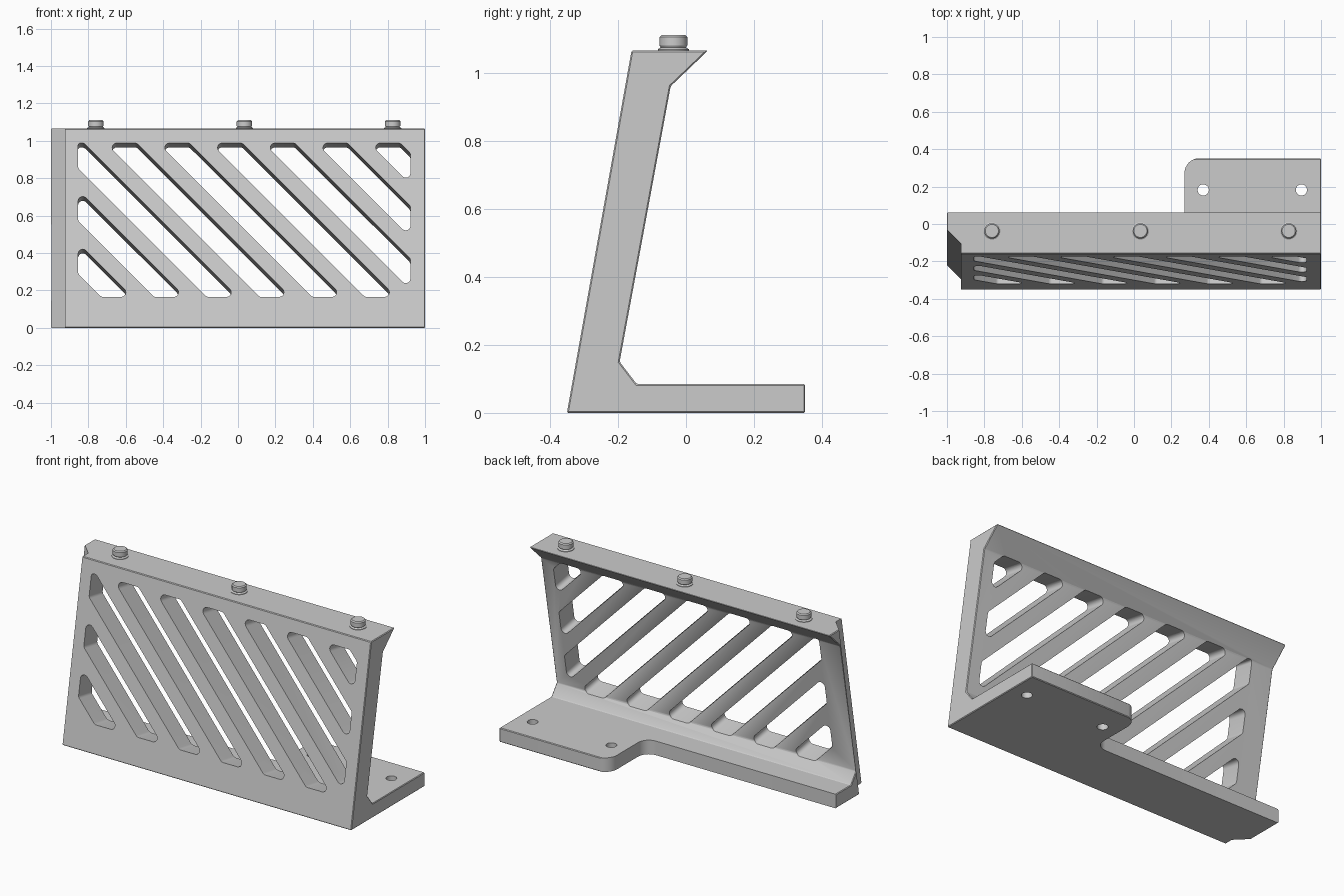
import bpy, bmesh, math
from mathutils import Vector

if "Cube" in bpy.data.objects:
    bpy.data.objects.remove(bpy.data.objects["Cube"], do_unlink=True)

grey = bpy.data.materials.new("plain_grey")
grey.use_nodes = True
grey.diffuse_color = (0.6, 0.6, 0.6, 1)
grey.node_tree.nodes["Principled BSDF"].inputs["Base Color"].default_value = (0.6, 0.6, 0.6, 1)

HEIGHT = 1.065
LEAN = 0.19 / HEIGHT                       # backward lean of the front face
FRONT = -0.35
INWARD = Vector((0, 1, -LEAN)).normalized()


def prism(name, start, end, bevel=0):
    """Solid between two matching loops of points."""
    bm = bmesh.new()
    a = [bm.verts.new(p) for p in start]
    b = [bm.verts.new(p) for p in end]
    n = len(a)
    bm.faces.new(a)
    bm.faces.new(b[::-1])
    for i in range(n):
        j = (i + 1) % n
        bm.faces.new((a[j], a[i], b[i], b[j]))
    bmesh.ops.recalc_face_normals(bm, faces=bm.faces)
    if bevel:
        bmesh.ops.bevel(bm, geom=list(bm.edges), offset=bevel, segments=1,
                        affect='EDGES', profile=0.5)
    mesh = bpy.data.meshes.new(name)
    bm.to_mesh(mesh)
    bm.free()
    mesh.materials.append(grey)
    ob = bpy.data.objects.new(name, mesh)
    bpy.context.collection.objects.link(ob)
    return ob


def rounded(points, radii, steps=6):
    """Replace each corner of a polygon with an arc that fits its edges."""
    out = []
    for i, (p, r) in enumerate(zip(points, radii)):
        p = Vector(p)
        if r == 0:
            out.append(p)
            continue
        u = Vector(points[i - 1]) - p
        v = Vector(points[(i + 1) % len(points)]) - p
        half = u.angle(v) / 2
        reach = min(r / math.tan(half), 0.45 * u.length, 0.45 * v.length)
        r = reach * math.tan(half)
        u.normalize()
        v.normalize()
        centre = p + (u + v).normalized() * (r / math.sin(half))
        a = p + u * reach - centre
        b = p + v * reach - centre
        sweep = math.pi - 2 * half
        for s in range(steps + 1):
            t = s / steps
            out.append(centre + (a * math.sin((1 - t) * sweep) + b * math.sin(t * sweep))
                       / math.sin(sweep))
    return out


def clip(poly, normal, limit):
    """Keep the part of a polygon where normal . p <= limit."""
    out = []
    for i, p in enumerate(poly):
        q = poly[(i + 1) % len(poly)]
        dp, dq = normal.dot(p) - limit, normal.dot(q) - limit
        if dp <= 0:
            out.append(p)
        if dp * dq < 0:
            out.append(p.lerp(q, dp / (dp - dq)))
    return out


def cut(target, cutter):
    """Subtract the cutter, trying the second solver if the first loses the body."""
    cutter.hide_render = True
    bpy.context.view_layer.objects.active = target
    for solver in ('EXACT', 'MANIFOLD'):
        before = target.data.copy()
        mod = target.modifiers.new("cut", 'BOOLEAN')
        mod.operation = 'DIFFERENCE'
        mod.solver = solver
        mod.object = cutter
        bpy.ops.object.modifier_apply(modifier=mod.name)
        xs = [v.co.x for v in target.data.vertices]
        zs = [v.co.z for v in target.data.vertices]
        if xs and max(xs) - min(xs) > 1.9 and max(zs) > 1:
            break
        target.data = before
    bpy.data.objects.remove(cutter, do_unlink=True)


# Leaning wall, top lip and foot as one extruded profile
profile = [(FRONT, 0), (0.35, 0), (0.35, 0.085), (-0.145, 0.085),
           (-0.195, 0.15), (-0.045, 0.96), (0.065, HEIGHT), (-0.16, HEIGHT)]
bracket = prism("bracket", [(-1, y, z) for y, z in profile],
                [(1, y, z) for y, z in profile], bevel=0.004)

# Foot trimmed to a narrow strip plus a rounded mounting tab
trim = rounded([(-1.2, 0), (0.27, 0), (0.27, 0.352), (0.6, 0.352), (0.6, 0.6), (-1.2, 0.6)],
               [0, 0.07, 0.08, 0, 0, 0], 8)
cut(bracket, prism("foot_trim", [(p.x, p.y, -0.1) for p in trim],
                   [(p.x, p.y, 0.4) for p in trim]))

# Stepped and chamfered joint on the right end of the wall
joint = [(-1.1, -0.1), (-0.925, -0.1), (-0.925, 0.055), (-1.1, 0.23)]


def joint_loop(z):
    return [(x, FRONT + d + z * LEAN, z) for x, d in joint]


cut(bracket, prism("joint_cutter", joint_loop(-0.1), joint_loop(1.2)))

# Screw holes in the tab
for x in (0.37, 0.895):
    ring = [(x + 0.03 * math.cos(t * math.tau / 24), 0.182 + 0.03 * math.sin(t * math.tau / 24))
            for t in range(24)]
    cut(bracket, prism("hole_cutter", [(*p, -0.1) for p in ring], [(*p, 0.3) for p in ring]))

# Diagonal slots, clipped to a rectangular window and cut square to the wall
window = [Vector(p) for p in ((-0.855, 0.165), (0.922, 0.165), (0.922, 0.988), (-0.855, 0.988))]
diagonal = Vector((1, 1))
for k in range(-3, 6):
    middle = 0.363 + 0.2818 * k
    slot = clip(clip(window, diagonal, middle + 0.083), -diagonal, 0.083 - middle)
    slot = rounded(slot, [0.025] * len(slot))
    face = [Vector((p.x, FRONT + p.y * LEAN, p.y)) for p in slot]
    cut(bracket, prism("slot_cutter", [p - INWARD * 0.1 for p in face],
                       [p + INWARD * 0.24 for p in face]))


def smooth(ob):
    bpy.ops.object.select_all(action='DESELECT')
    ob.select_set(True)
    bpy.context.view_layer.objects.active = ob
    bpy.ops.object.shade_smooth_by_angle(angle=math.radians(25))


smooth(bracket)

# Locating pins on the top, turned with a narrow neck and chamfered head
pin_profile = [(0.046, -0.01), (0.046, 0.003), (0.037, 0.009), (0.041, 0.015),
               (0.041, 0.039), (0.035, 0.045)]
for name, x in (("right_pin", -0.76), ("middle_pin", 0.034), ("left_pin", 0.827)):
    bm = bmesh.new()
    rings = [[bm.verts.new((x + r * math.cos(t * math.tau / 32),
                            -0.037 + r * math.sin(t * math.tau / 32), HEIGHT + z))
              for t in range(32)] for r, z in pin_profile]
    for low, high in zip(rings, rings[1:]):
        for i in range(32):
            j = (i + 1) % 32
            bm.faces.new((low[i], low[j], high[j], high[i]))
    bm.faces.new(rings[0][::-1])
    bm.faces.new(rings[-1])
    mesh = bpy.data.meshes.new(name)
    bm.to_mesh(mesh)
    bm.free()
    mesh.materials.append(grey)
    pin = bpy.data.objects.new(name, mesh)
    bpy.context.collection.objects.link(pin)
    smooth(pin)
